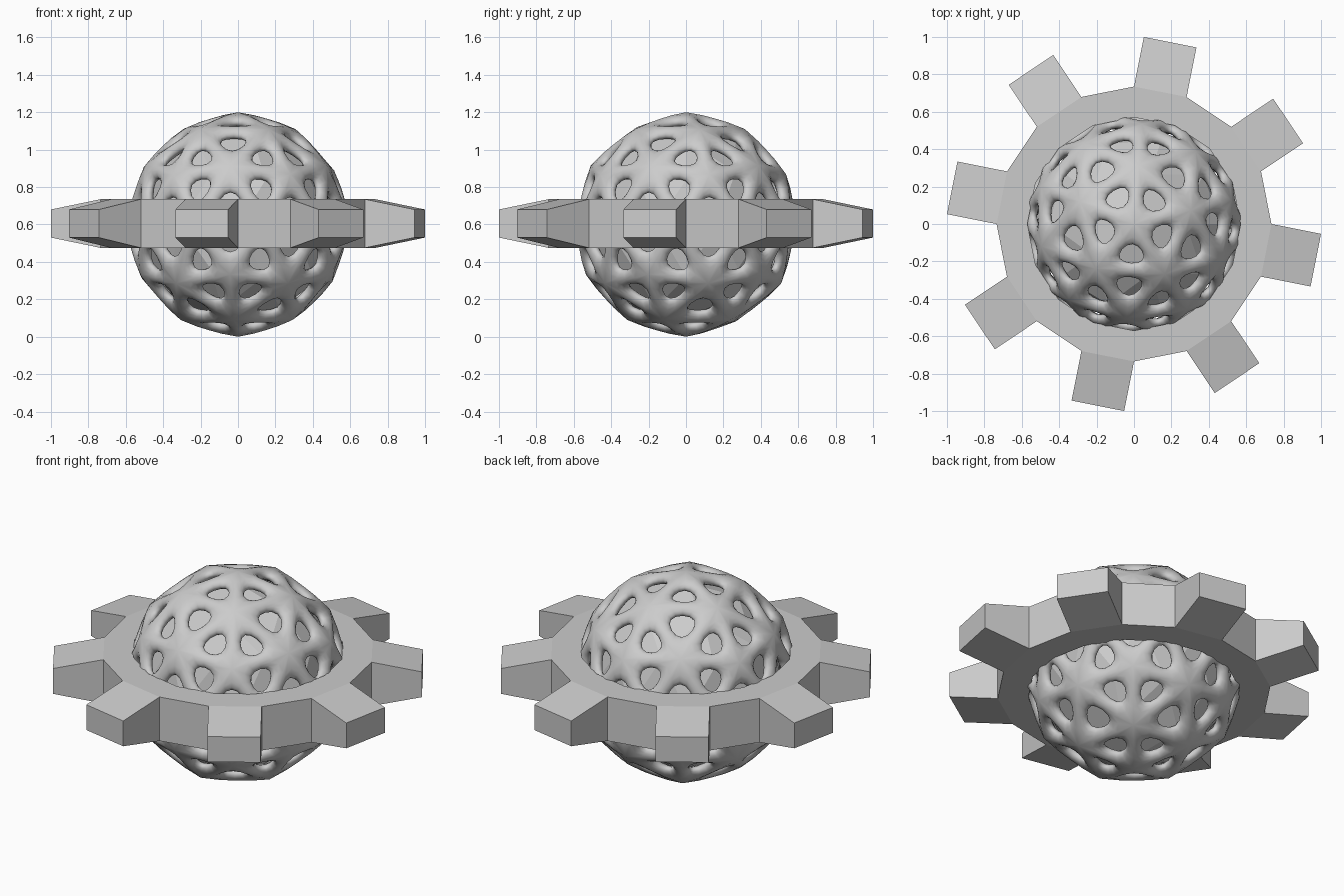
import bpy, bmesh
from math import sin, cos, radians, pi

if "Cube" in bpy.data.objects:
    bpy.data.objects.remove(bpy.data.objects["Cube"])

CZ = 0.6            # sphere centre height
R = 0.6             # lattice radius


# --- gear ring: 16-sided tube whose alternate outer faces grow into teeth ---
def build_gear():
    n, r_out, r_in = 16, 0.735, 0.57
    z0, z1 = 0.475, 0.735
    tip, t0, t1 = 0.991, 0.53, 0.68
    half = r_out * sin(pi / n)
    bm = bmesh.new()

    def ring(r, z):
        return [bm.verts.new((r * cos(2 * pi * i / n), r * sin(2 * pi * i / n), z))
                for i in range(n)]

    ob, ot, ib, it = ring(r_out, z0), ring(r_out, z1), ring(r_in, z0), ring(r_in, z1)
    for i in range(n):
        j = (i + 1) % n
        bm.faces.new((ot[i], ot[j], it[j], it[i]))
        bm.faces.new((ob[j], ob[i], ib[i], ib[j]))
        bm.faces.new((ib[i], it[i], it[j], ib[j]))
        if i % 2 == 0:
            bm.faces.new((ob[i], ob[j], ot[j], ot[i]))
            continue
        # tooth, thinner towards its tip
        a = 2 * pi * (i + 0.5) / n

        def corner(side, z):
            return bm.verts.new((tip * cos(a) - side * half * sin(a),
                                 tip * sin(a) + side * half * cos(a), z))

        base = [ob[i], ob[j], ot[j], ot[i]]
        end = [corner(-1, t0), corner(1, t0), corner(1, t1), corner(-1, t1)]
        bm.faces.new(end)
        for k in range(4):
            m = (k + 1) % 4
            bm.faces.new((base[k], base[m], end[m], end[k]))
    bmesh.ops.recalc_face_normals(bm, faces=bm.faces)
    mesh = bpy.data.meshes.new("gear_ring")
    bm.to_mesh(mesh)
    bm.free()
    bpy.context.collection.objects.link(bpy.data.objects.new("gear_ring", mesh))


build_gear()

# --- faceted inner core ---
bpy.ops.mesh.primitive_ico_sphere_add(subdivisions=2, radius=0.53, location=(0, 0, CZ))
bpy.context.object.name = "inner_core"

# --- rounded lattice shell around the core ---
bpy.ops.mesh.primitive_ico_sphere_add(subdivisions=2, radius=0.575, location=(0, 0, CZ),
                                      rotation=(0, 0, radians(13.5)))
shell = bpy.context.object
shell.name = "lattice_shell"
wire = shell.modifiers.new("wire", 'WIREFRAME')
wire.thickness = 0.095
wire.use_even_offset = True
smooth = shell.modifiers.new("smooth", 'SUBSURF')
smooth.levels = smooth.render_levels = 2
for name in ("wire", "smooth"):
    bpy.ops.object.modifier_apply(modifier=name)
top = max(v.co.length for v in shell.data.vertices)
for v in shell.data.vertices:
    v.co *= R / top
bpy.ops.object.shade_smooth()
